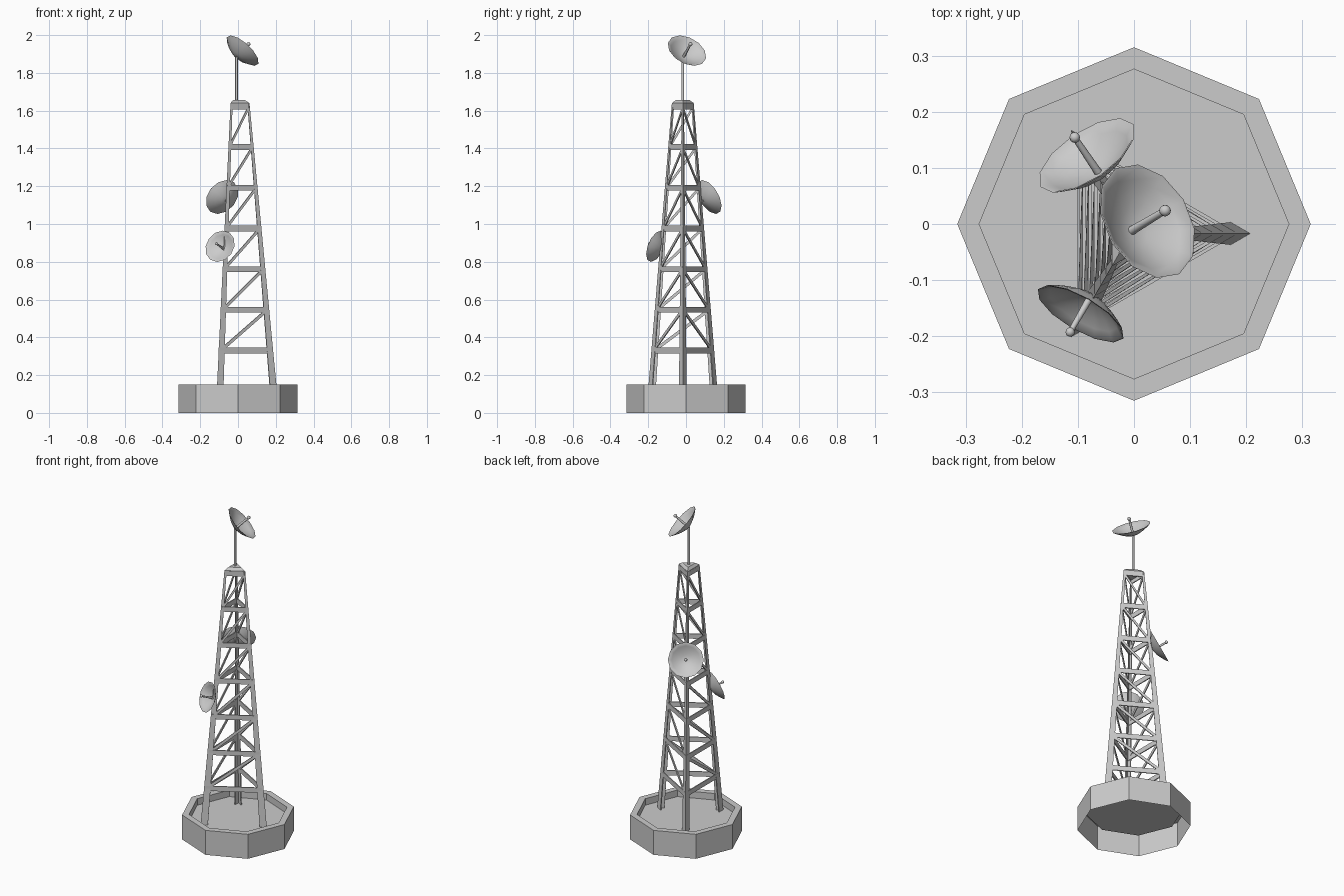
import bpy, bmesh
from math import sin, cos, radians, pi
from mathutils import Vector, Matrix

if "Cube" in bpy.data.objects:
    bpy.data.objects.remove(bpy.data.objects["Cube"])

CX, CY = -0.006, -0.017        # tower axis
Z0, Z1 = 0.11, 1.638           # leg foot and leg top


def finish(name, bm, smooth=None):
    bmesh.ops.remove_doubles(bm, verts=bm.verts, dist=1e-5)
    bmesh.ops.recalc_face_normals(bm, faces=bm.faces)
    me = bpy.data.meshes.new(name)
    bm.to_mesh(me)
    bm.free()
    ob = bpy.data.objects.new(name, me)
    bpy.context.collection.objects.link(ob)
    if smooth:
        bpy.context.view_layer.objects.active = ob
        ob.select_set(True)
        bpy.ops.object.shade_smooth_by_angle(angle=radians(smooth))
        ob.select_set(False)
    return ob


def lathe(bm, profile, n, mat=Matrix()):
    """Revolve (r, z) points about local z; r = 0 makes a pole."""
    rings = []
    for r, z in profile:
        k = n if r > 0 else 1
        rings.append([bm.verts.new(mat @ Vector((r * cos(2 * pi * i / n), r * sin(2 * pi * i / n), z)))
                      for i in range(k)])
    for a, b in zip(rings, rings[1:]):
        for i in range(n):
            j = (i + 1) % n
            loop = [a[i % len(a)], a[j % len(a)], b[j % len(b)], b[i % len(b)]]
            bm.faces.new(list(dict.fromkeys(loop)))


def radius(z):
    return 0.213 + (0.067 - 0.213) * (z - Z0) / (Z1 - Z0)


def loft(bm, a, b):
    """Closed prism between two matching point loops."""
    va, vb = [bm.verts.new(p) for p in a], [bm.verts.new(p) for p in b]
    n = len(a)
    bm.faces.new(va)
    bm.faces.new(vb)
    for i in range(n):
        bm.faces.new([va[i], va[(i + 1) % n], vb[(i + 1) % n], vb[i]])


# Octagonal base: thin shell with raised rim and sunken floor, open below
bm = bmesh.new()
lathe(bm, [(0.315, 0), (0.315, 0.15), (0.276, 0.15), (0.276, 0.11), (0, 0.11)], 8)
finish("base", bm)


# Three tapering angle-iron legs
def leg_section(z, ang):
    R = radius(z)
    f, t = 0.19 * R, 0.028 * R
    c, s = cos(pi / 6), 0.5
    half = [(R - f * c, f * s), (R - f * c - t * s, f * s - t * c)]
    pts = [(R, 0), half[0], half[1], (R - 2 * t, 0),
           (half[1][0], -half[1][1]), (half[0][0], -half[0][1])]
    rot = Matrix.Rotation(ang, 3, 'Z')
    return [rot @ Vector((x, y, 0)) + Vector((CX, CY, z)) for x, y in pts]


for i, name in enumerate(("right_leg", "back_leg", "front_leg")):
    bm = bmesh.new()
    loft(bm, leg_section(Z0, i * 2 * pi / 3), leg_section(Z1, i * 2 * pi / 3))
    finish(name, bm)


# Horizontal bands and diagonals on the three faces
def corner(k, z):
    a = k * 2 * pi / 3
    return Vector((CX + radius(z) * cos(a), CY + radius(z) * sin(a), z))


def bar(bm, p, q, width, thick, out):
    d = (q - p).normalized()
    up = out.cross(d).normalized() * width / 2
    inn = -out * thick
    quad = [up, -up, -up + inn, up + inn]
    loft(bm, [p + o for o in quad], [q + o for o in quad])


levels = [0.33 + 0.2155 * i for i in range(7)]
levels[-1] = 1.622
bands, diagonals = bmesh.new(), bmesh.new()
# each pair runs from the low leg to the high leg of its diagonals
for lo, hi in ((2, 0), (1, 0), (2, 1)):
    mid = corner(lo, 0.5) + corner(hi, 0.5)
    out = Vector((mid.x - 2 * CX, mid.y - 2 * CY, 0)).normalized()
    for z in levels:
        a, b = corner(lo, z), corner(hi, z)
        bar(bands, a.lerp(b, 0.025), b.lerp(a, 0.025), 0.03, 0.006, out)
    for za, zb in zip(levels, levels[1:]):
        a = corner(lo, za + 0.012).lerp(corner(hi, za + 0.012), 0.09)
        b = corner(hi, zb - 0.012).lerp(corner(lo, zb - 0.012), 0.09)
        bar(diagonals, a - out * 0.001, b - out * 0.001, 0.007 + 0.05 * radius(za), 0.006, out)
finish("cross_bands", bands)
finish("diagonal_braces", diagonals)

# Triangular cap and mast
bm = bmesh.new()
lathe(bm, [(0, 1.63), (0.067, 1.63), (0.067, 1.64), (0.042, 1.656), (0, 1.656)], 3,
      Matrix.Translation((CX, CY, 0)))
finish("top_cap", bm)
bm = bmesh.new()
lathe(bm, [(0, 1.645), (0.007, 1.645), (0.007, 1.885), (0, 1.885)], 8,
      Matrix.Translation((CX - 0.002, CY, 0)))
finish("mast", bm, 50)


# Dishes with feed rod and ball
def dish(name, center, az, el, r, depth, rod):
    az, el = radians(az), radians(el)
    axis = Vector((cos(az) * cos(el), sin(az) * cos(el), sin(el)))
    mat = Matrix.Translation(Vector(center) - axis * depth) @ axis.to_track_quat('Z', 'Y').to_matrix().to_4x4()
    steps = (0, 0.3, 0.6, 0.82, 1)
    outer = [(r * s, depth * s ** 1.7) for s in steps]
    inner = [(r * s * 0.96, 0.004 + (depth - 0.004) * s ** 1.7) for s in reversed(steps)]
    bm = bmesh.new()
    lathe(bm, outer + inner, 12, mat)
    finish(name, bm, 40)
    bm = bmesh.new()
    k = r / 0.11
    lathe(bm, [(0, 0), (0.008 * k, 0), (0.006 * k, rod), (0, rod)], 8, mat)
    bmesh.ops.create_uvsphere(bm, u_segments=10, v_segments=6, radius=0.0105 * k,
                              matrix=mat @ Matrix.Translation((0, 0, rod)))
    finish(name + "_feed", bm, 50)


dish("top_dish", (0.024, 0.005, 1.918), 31, 43, 0.11, 0.05, 0.1)
dish("back_dish", (-0.084, 0.122, 1.143), 124, 26, 0.1, 0.045, 0.088)
dish("front_dish", (-0.095, -0.16, 0.882), 240, 20, 0.088, 0.04, 0.08)
